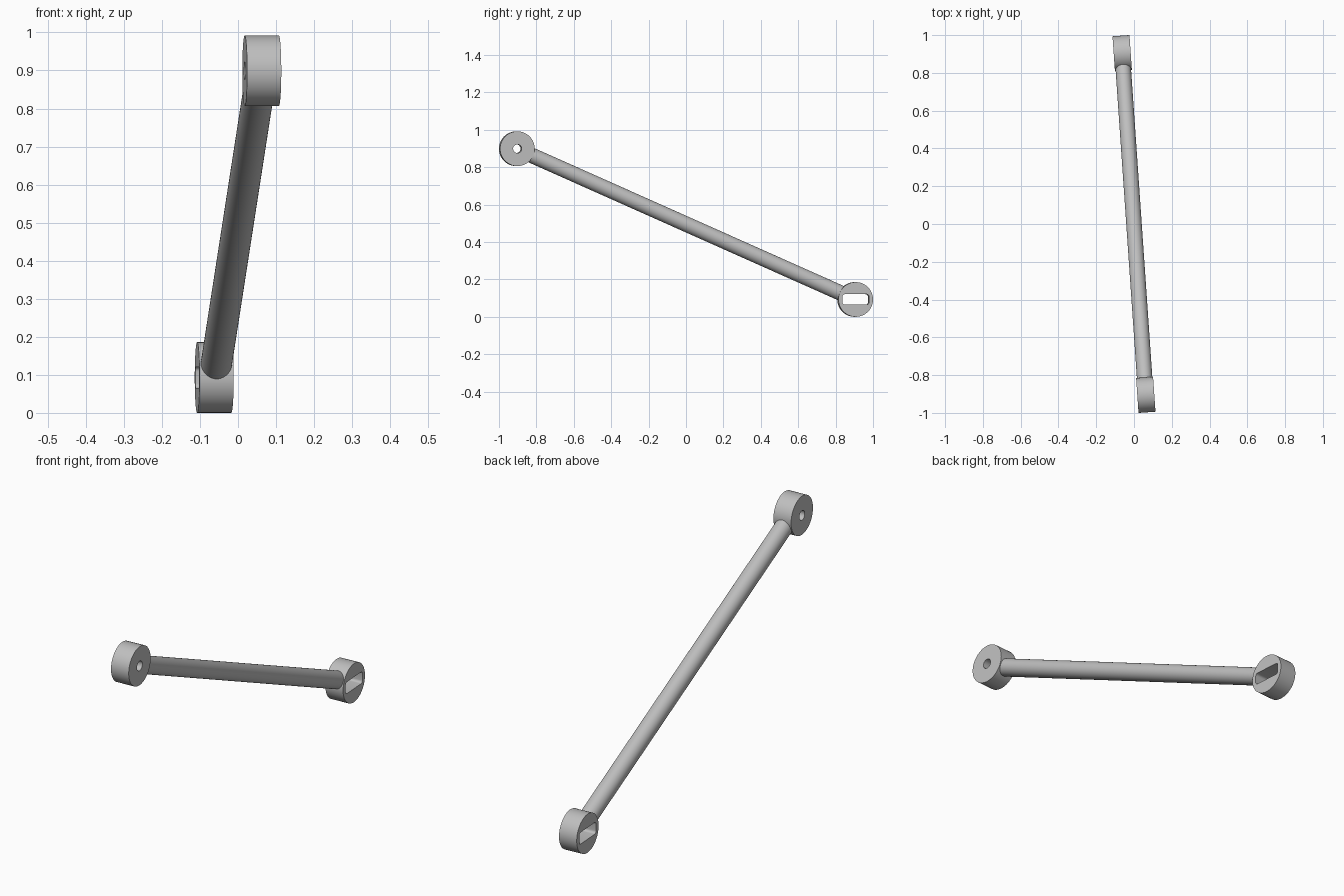
import bpy, math
from mathutils import Vector, Matrix

cube = bpy.data.objects.get("Cube")
if cube:
    bpy.data.objects.remove(cube, do_unlink=True)

grey = bpy.data.materials.new("plain grey")
grey.use_nodes = True
GREY = (0.52, 0.52, 0.52, 1)
grey.diffuse_color = GREY
grey.node_tree.nodes["Principled BSDF"].inputs["Base Color"].default_value = GREY

TOP = Vector((0.0625, -0.9045, 0.899))       # centre of the upper hub
BOTTOM = Vector((-0.0625, 0.9045, 0.093))    # centre of the lower hub
HUB_RADIUS, HUB_WIDTH, ROD_RADIUS = 0.0927, 0.09, 0.041
along = (BOTTOM - TOP).normalized()
yaw = math.atan2(-along.x, along.y)
# local z becomes the horizontal hub axle, square to the rod
HUB_TURN = Matrix.Rotation(yaw, 4, "Z") @ Matrix.Rotation(math.pi / 2, 4, "Y")


def cylinder(name, centre, turn, radius, depth, sides=64):
    bpy.ops.mesh.primitive_cylinder_add(vertices=sides, radius=radius, depth=depth)
    obj = bpy.context.object
    obj.name = name
    obj.data.materials.append(grey)
    obj.matrix_world = Matrix.Translation(centre) @ turn
    return obj


def slot_cutter(centre, length, height, corner):
    bpy.ops.mesh.primitive_cube_add(size=1)
    obj = bpy.context.object
    obj.data.transform(Matrix.Diagonal((height, length, HUB_WIDTH * 2, 1)))
    obj.data.materials.append(grey)
    obj.matrix_world = Matrix.Translation(centre) @ HUB_TURN
    # round only the four edges that run through the hub
    weights = obj.data.attributes.new("bevel_weight_edge", "FLOAT", "EDGE")
    for edge in obj.data.edges:
        a, b = (obj.data.vertices[i].co for i in edge.vertices)
        weights.data[edge.index].value = float(abs(a.z - b.z) > HUB_WIDTH)
    bevel = obj.modifiers.new("round corners", "BEVEL")
    bevel.limit_method = "WEIGHT"
    bevel.width, bevel.segments = corner, 5
    return obj


def finish(obj, cutter=None):
    bpy.ops.object.select_all(action="DESELECT")
    obj.select_set(True)
    bpy.context.view_layer.objects.active = obj
    if cutter:
        bpy.context.view_layer.update()
        cut = obj.modifiers.new("hole", "BOOLEAN")
        cut.operation, cut.solver, cut.object = "DIFFERENCE", "EXACT", cutter
        bpy.ops.object.modifier_apply(modifier=cut.name)
        bpy.data.objects.remove(cutter, do_unlink=True)
    bpy.ops.object.shade_smooth_by_angle(angle=math.radians(30))


# Upper hub with a round pin hole
upper_hub = cylinder("upper_hub", TOP, HUB_TURN, HUB_RADIUS, HUB_WIDTH)
finish(upper_hub, cylinder("pin_cutter", TOP, HUB_TURN, 0.023, HUB_WIDTH * 2, 32))

# Lower hub with a level rounded slot
lower_hub = cylinder("lower_hub", BOTTOM, HUB_TURN, HUB_RADIUS, HUB_WIDTH)
finish(lower_hub, slot_cutter(BOTTOM, 0.142, 0.056, 0.012))

# Rod sunk just into each hub, clear of the holes
rod_length = (BOTTOM - TOP).length - 0.16
rod_turn = along.to_track_quat("Z", "Y").to_matrix().to_4x4()
finish(cylinder("rod", (TOP + BOTTOM) / 2, rod_turn, ROD_RADIUS, rod_length, 48))
